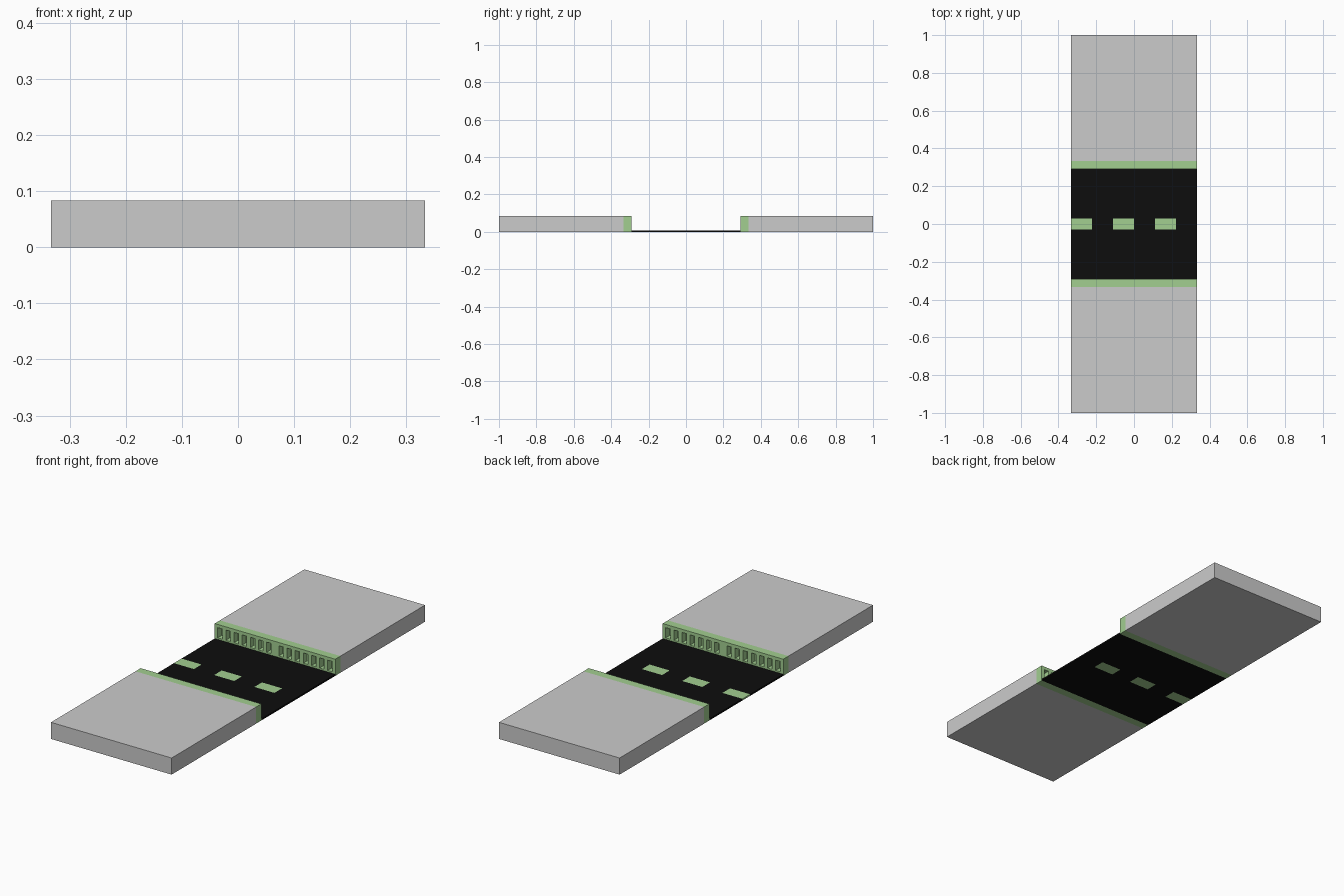
import bpy, bmesh
from mathutils import Matrix, Vector

if "Cube" in bpy.data.objects:
    bpy.data.objects.remove(bpy.data.objects["Cube"])

W = 1 / 3          # half width in x
H = 0.083          # kerb and pavement height
ROAD_H = 0.008
ROAD_Y = 0.292     # half width of the road
KERB_Y = 0.333


def material(name, rgb):
    m = bpy.data.materials.new(name)
    m.diffuse_color = (*rgb, 1)
    m.use_nodes = True
    m.node_tree.nodes["Principled BSDF"].inputs["Base Color"].default_value = m.diffuse_color
    return m


green = material("pale_green", (0.36, 0.62, 0.28))
black = material("asphalt", (0.004, 0.004, 0.004))


def boxes(name, spans, mat=None):
    """One object made of boxes given as (low corner, high corner)."""
    bm = bmesh.new()
    for lo, hi in spans:
        lo, hi = Vector(lo), Vector(hi)
        bmesh.ops.create_cube(bm, size=1, matrix=Matrix.Translation((lo + hi) / 2)
                              @ Matrix.Diagonal((*(hi - lo), 1)))
    mesh = bpy.data.meshes.new(name)
    bm.to_mesh(mesh)
    bm.free()
    obj = bpy.data.objects.new(name, mesh)
    bpy.context.collection.objects.link(obj)
    if mat:
        mesh.materials.append(mat)
    return obj


def side_box(s, x0, x1, y0, y1, z0, z1):
    a, b = sorted((s * y0, s * y1))
    return (x0, a, z0), (x1, b, z1)


# pavements and slotted kerbs on both sides of the road
slot_x = [s * (0.034 + 0.045 * i) for s in (-1, 1) for i in range(7)]
for side, s in (("front", -1), ("back", 1)):
    boxes(side + "_pavement", [side_box(s, -W, W, KERB_Y, 1, 0, H)])
    kerb = boxes(side + "_kerb", [side_box(s, -W, W, ROAD_Y, KERB_Y, 0, H)], green)
    cutter = boxes(side + "_slot_cutter",
                   [side_box(s, x - 0.0125, x + 0.0125, ROAD_Y - 0.02, ROAD_Y + 0.03,
                             0.016, 0.067) for x in slot_x], green)
    cutter.hide_render = True
    cutter.hide_viewport = True
    mod = kerb.modifiers.new("slots", 'BOOLEAN')
    mod.operation = 'DIFFERENCE'
    mod.solver = 'EXACT'
    mod.object = cutter

# road surface, leaving gaps for the inlaid centre dashes
D, STEP = 0.03, W / 3
road = [side_box(s, -W, W, D, ROAD_Y, 0, ROAD_H) for s in (-1, 1)]
dashes = []
for i in range(6):
    x = -W + i * STEP
    (road if i % 2 else dashes).append(((x, -D, 0), (x + STEP, D, ROAD_H)))
boxes("road", road, black)
boxes("centre_dashes", dashes, green)
